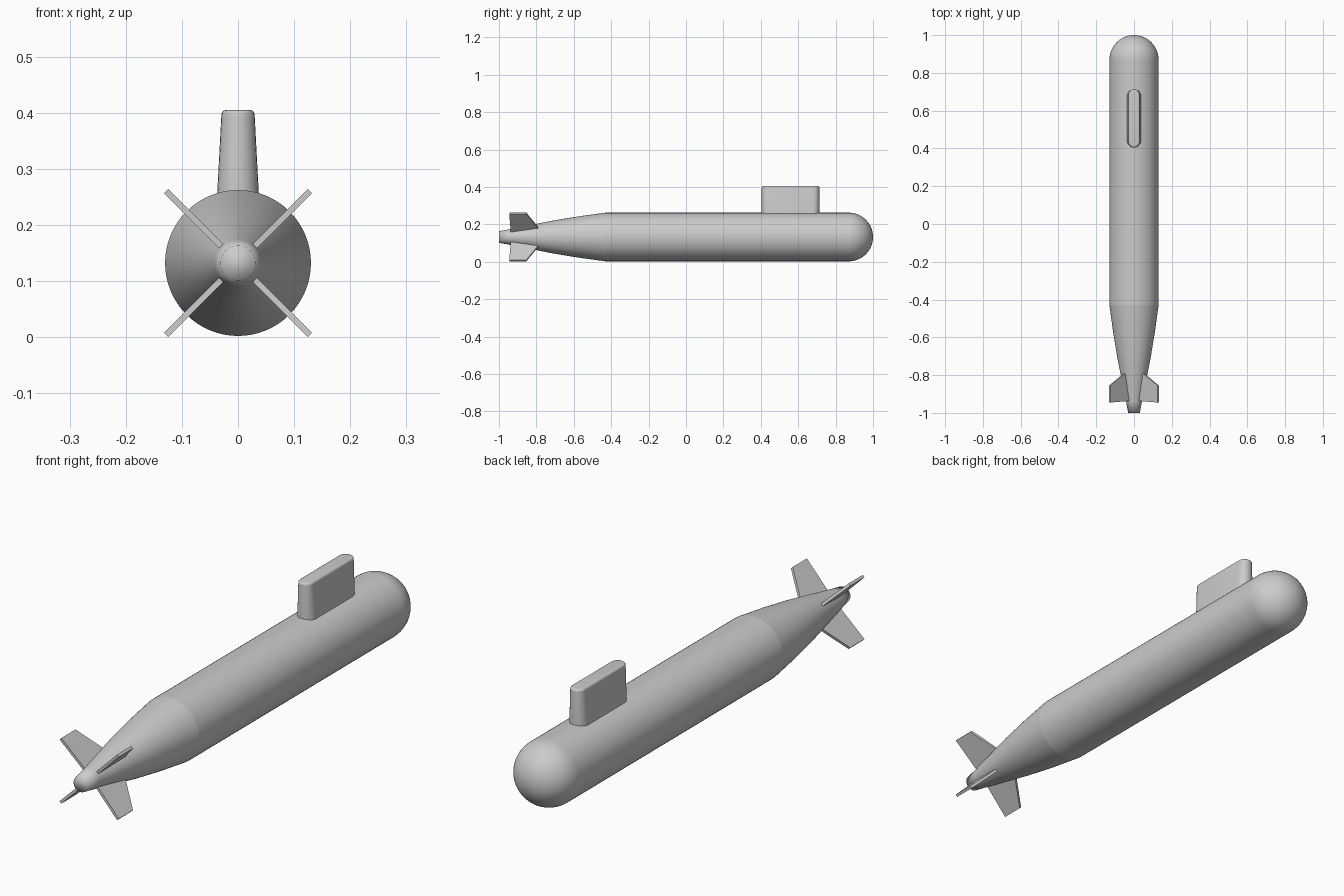
import bpy, bmesh, math
from mathutils import Matrix, Vector

if "Cube" in bpy.data.objects:
    bpy.data.objects.remove(bpy.data.objects["Cube"])

CZ = 0.1325   # height of the hull axis
R = 0.13      # hull radius


def finish(name, bm, angle=None):
    bmesh.ops.remove_doubles(bm, verts=bm.verts, dist=1e-5)
    bmesh.ops.recalc_face_normals(bm, faces=bm.faces)
    me = bpy.data.meshes.new(name)
    bm.to_mesh(me)
    bm.free()
    ob = bpy.data.objects.new(name, me)
    bpy.context.collection.objects.link(ob)
    if angle is not None:
        bpy.ops.object.select_all(action='DESELECT')
        ob.select_set(True)
        bpy.context.view_layer.objects.active = ob
        bpy.ops.object.shade_smooth_by_angle(angle=math.radians(angle))
    return ob


def loft(bm, rings):
    loops = [[bm.verts.new(p) for p in ring] for ring in rings]
    for a, b in zip(loops, loops[1:]):
        n = len(a)
        for i in range(n):
            j = (i + 1) % n
            bm.faces.new((a[i], a[j], b[j], b[i]))
    return loops


def lathe(name, profile, cap=False, n=64):
    """Revolve (y, radius) points around the hull axis."""
    bm = bmesh.new()
    loops = loft(bm, [[(r * math.cos(2 * math.pi * i / n), y,
                        CZ + r * math.sin(2 * math.pi * i / n))
                       for i in range(n)] for y, r in profile])
    if cap:
        bm.faces.new(loops[0])
    ob = finish(name, bm, 180)
    # keep the outward direction on the open pieces
    for p in ob.data.polygons[:1]:
        d = Vector((p.center.x, 0, p.center.z - CZ))
        if not cap and p.normal.dot(d) < 0:
            ob.data.flip_normals()
    return ob


# Hull: tapered tail, straight body, round nose
lathe("tail_cone", [(-1, 0.031), (-0.94, 0.042), (-0.87, 0.056), (-0.8, 0.07),
                    (-0.71, 0.088), (-0.57, 0.111), (-0.43, R)], cap=True)
lathe("hull_body", [(-0.43, R), (0.87, R)])
arc = [i / 20 * math.pi / 2 for i in range(20)]
lathe("nose_dome", [(0.87 + R * math.sin(a), R * math.cos(a)) for a in arc]
      + [(1.0, 0.00001)])


# Sail: stacked stadium outlines, narrowing upwards with a soft top edge
def stadium(hw, hl, z, yc=0.559, k=12):
    pts = []
    for s in (1, -1):
        for i in range(k + 1):
            a = math.pi * i / k
            pts.append((s * hw * math.cos(a),
                        yc + s * (hl - hw + hw * math.sin(a)), z))
    return pts


bm = bmesh.new()
levels = [(0.039, 0.155, 0.22), (0.0297, 0.154, 0.395)]
for i in range(1, 5):
    a = i / 4 * math.pi / 2
    inset = 0.008 * (1 - math.cos(a))
    levels.append((0.0295 - inset, 0.154 - inset, 0.397 + 0.008 * math.sin(a)))
loops = loft(bm, [stadium(*l) for l in levels])
bm.faces.new(loops[0])
bm.faces.new(loops[-1])
finish("sail", bm, 30)

# Four tail fins in an X
outline = [(-0.936, 0.025), (-0.945, 0.181), (-0.855, 0.181),
           (-0.79, 0.07), (-0.79, 0.045)]
for k, name in enumerate(["upper_right", "upper_left", "lower_left", "lower_right"]):
    bm = bmesh.new()
    t = 0.0055
    lo = loft(bm, [[(r, y, s * t) for y, r in outline] for s in (-1, 1)])
    for l in lo:
        bm.faces.new(l)
    turn = Matrix.Rotation(-math.radians(45 + 90 * k), 4, 'Y')
    bm.transform(Matrix.Translation((0, 0, CZ)) @ turn)
    finish("tail_fin_" + name, bm)
